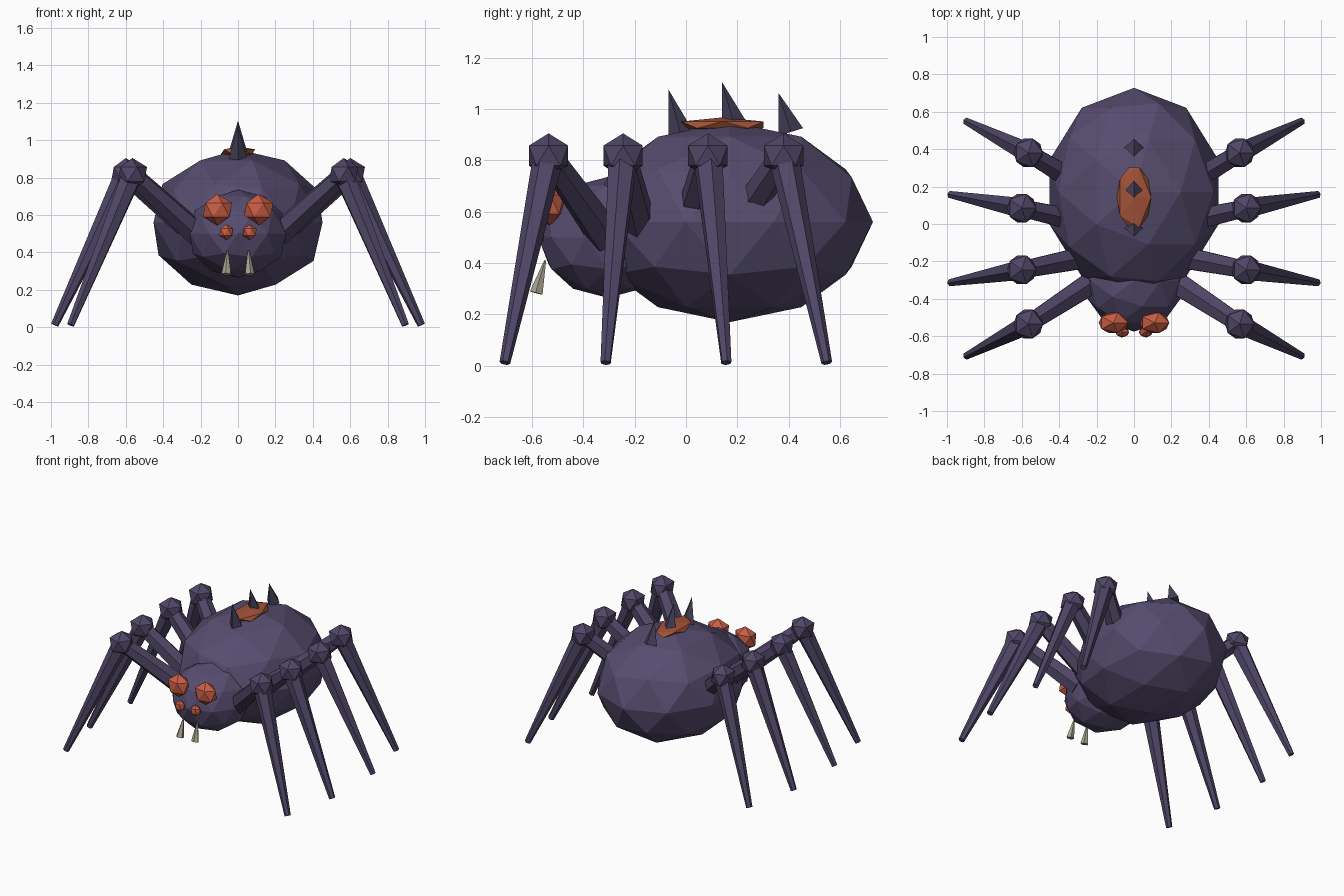
import bpy
from math import pi
from mathutils import Vector, Matrix

if "Cube" in bpy.data.objects:
    bpy.data.objects.remove(bpy.data.objects["Cube"])


def material(name, rgb):
    m = bpy.data.materials.new(name)
    m.diffuse_color = (*rgb, 1)
    m.use_nodes = True
    m.node_tree.nodes["Principled BSDF"].inputs["Base Color"].default_value = m.diffuse_color
    return m


BODY = material("purple_shell", (0.095, 0.073, 0.16))
LEG = material("purple_leg", (0.08, 0.062, 0.135))
SPIKE = material("dark_spike", (0.06, 0.052, 0.10))
EYE = material("red_eye", (0.58, 0.11, 0.06))
PATCH = material("rust_patch", (0.36, 0.085, 0.04))
FANG = material("bone", (0.40, 0.37, 0.28))


def finish(name, mat):
    ob = bpy.context.object
    ob.name = name
    ob.data.materials.append(mat)
    return ob


def blob(name, loc, radii, mat, level=1):
    bpy.ops.mesh.primitive_ico_sphere_add(subdivisions=level, radius=1, location=loc)
    ob = finish(name, mat)
    ob.scale = radii
    return ob


def taper(name, a, b, ra, rb, mat, sides=6, spin=0):
    """Tapered faceted rod from point a to point b."""
    a, b = Vector(a), Vector(b)
    d = b - a
    bpy.ops.mesh.primitive_cone_add(vertices=sides, radius1=ra, radius2=rb, depth=d.length)
    ob = finish(name, mat)
    q = d.to_track_quat('Z', 'Y').to_matrix().to_4x4()
    ob.matrix_world = Matrix.Translation((a + b) / 2) @ q @ Matrix.Rotation(spin, 4, 'Z')
    return ob


# Body
blob("abdomen", (0, 0.17, 0.56), (0.475, 0.558, 0.39), BODY, 2)
blob("head", (0, -0.305, 0.50), (0.27, 0.27, 0.235), BODY, 2)

# Back marking and spikes
blob("back_patch", (0, 0.142, 0.938), (0.103, 0.188, 0.029), PATCH)
for i, (base, tip) in enumerate([((-0.02, 0.90), (-0.068, 1.075)),
                                 ((0.188, 0.935), (0.14, 1.105)),
                                 ((0.408, 0.91), (0.36, 1.062))]):
    taper(f"back_spike_{i + 1}", (0, *base), (0, *tip), 0.05, 0, SPIKE, 4)

# Leg layout: root y, knee (x, y), foot (x, y)
legs = [(-0.31, (0.565, -0.535), (0.895, -0.705)),
        (-0.17, (0.60, -0.245), (0.98, -0.313)),
        (0.00, (0.60, 0.085), (0.98, 0.157)),
        (0.17, (0.565, 0.38), (0.895, 0.548))]

for side, s in (("right", 1), ("left", -1)):
    # Face
    blob(f"large_eye_{side}", (s * 0.11, -0.528, 0.628), (0.088, 0.064, 0.084), EYE)
    blob(f"small_eye_{side}", (s * 0.063, -0.578, 0.508), (0.041, 0.03, 0.042), EYE)
    taper(f"fang_{side}", (s * 0.062, -0.582, 0.283), (s * 0.056, -0.548, 0.41),
          0.027, 0.004, FANG, 5)
    # Legs
    for i, (ry, (kx, ky), (fx, fy)) in enumerate(legs):
        knee = (s * kx, ky, 0.818)
        taper(f"upper_leg_{side}_{i + 1}", (s * 0.22, ry, 0.50), knee, 0.07, 0.052, LEG)
        blob(f"knee_{side}_{i + 1}", knee, (0.088, 0.09, 0.087), LEG)
        taper(f"lower_leg_{side}_{i + 1}", knee, (s * fx, fy, 0.012), 0.06, 0.021, LEG)
